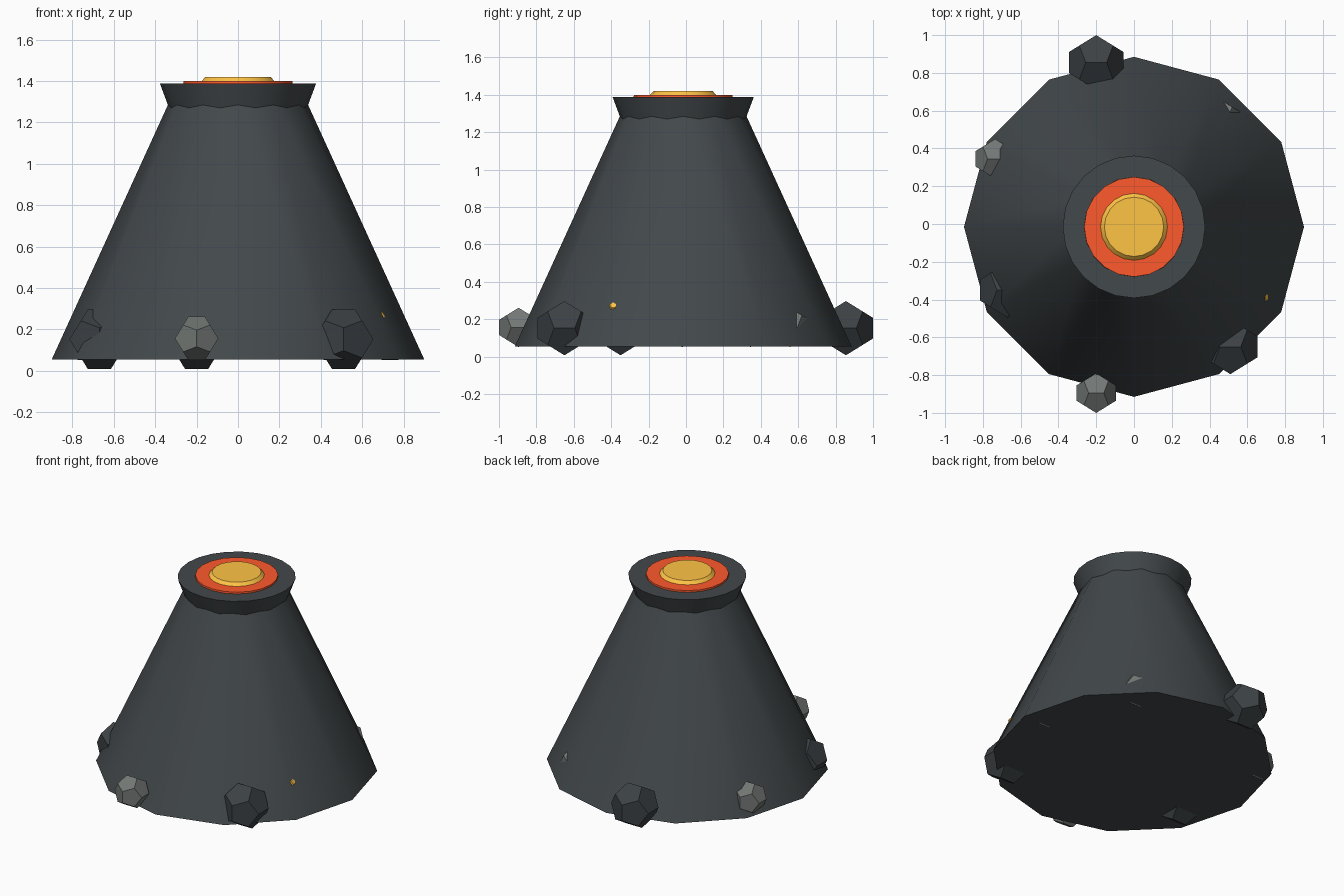
import bpy, bmesh, math
from mathutils import Vector

if "Cube" in bpy.data.objects:
    bpy.data.objects.remove(bpy.data.objects["Cube"])

CY = -0.015  # cone axis offset in y


def material(name, rgb):
    m = bpy.data.materials.new(name)
    m.diffuse_color = (*rgb, 1)
    m.use_nodes = True
    m.node_tree.nodes["Principled BSDF"].inputs["Base Color"].default_value = m.diffuse_color
    return m


basalt = material("basalt", (0.055, 0.065, 0.07))
dark_stone = material("dark_stone", (0.045, 0.053, 0.058))
light_stone = material("light_stone", (0.17, 0.185, 0.175))
lava = material("lava", (1.0, 0.1, 0.025))
glow = material("glow", (1.0, 0.55, 0.06))


def frustum(name, sides, r1, r2, z1, z2, mat, smooth=True):
    bpy.ops.mesh.primitive_cone_add(vertices=sides, radius1=r1, radius2=r2,
                                    depth=z2 - z1, location=(0, CY, (z1 + z2) / 2))
    ob = bpy.context.object
    ob.name = name
    ob.data.materials.append(mat)
    if smooth:
        bpy.ops.object.shade_smooth_by_angle(angle=math.radians(35))
    return ob


def rock(name, loc, radius, mat):
    # Regular dodecahedron as the hull of its corner points
    t = (1 + 5 ** 0.5) / 2
    r = 1 / t
    s = (-1, 1)
    pts = [(x, y, z) for x in s for y in s for z in s]
    for a in s:
        for b in s:
            pts += [(0, a * t, b * r), (a * r, 0, b * t), (a * t, b * r, 0)]
    bm = bmesh.new()
    for p in pts:
        bm.verts.new(Vector(p) * radius / 3 ** 0.5)
    bmesh.ops.convex_hull(bm, input=bm.verts)
    bmesh.ops.dissolve_limit(bm, angle_limit=0.05, verts=bm.verts, edges=bm.edges)
    bmesh.ops.recalc_face_normals(bm, faces=bm.faces)
    me = bpy.data.meshes.new(name)
    bm.to_mesh(me)
    bm.free()
    me.materials.append(mat)
    ob = bpy.data.objects.new(name, me)
    ob.location = loc
    bpy.context.collection.objects.link(ob)


# Mountain body, crater rim and lava pool
frustum("mountain_cone", 12, 0.90, 0.309, 0.055, 1.35, basalt)
frustum("crater_rim", 24, 0.315, 0.377, 1.22, 1.387, basalt)
frustum("lava_pool", 20, 0.266, 0.264, 1.36, 1.399, lava)
frustum("lava_glow", 20, 0.181, 0.157, 1.395, 1.42, glow)

# Boulders around the foot
for i, (x, y) in enumerate([(-0.20, 0.855), (0.51, -0.65), (-0.67, -0.35)]):
    rock(f"large_boulder_{i}", (x, y, 0.152), 0.155, dark_stone)
for i, (x, y) in enumerate([(-0.20, -0.895), (-0.735, 0.345),
                            (0.455, 0.555), (0.735, -0.02)]):
    rock(f"small_boulder_{i}", (x, y, 0.156), 0.1125, light_stone)

# Tiny ember poking through the slope
rock("ember", (0.684, -0.389, 0.262), 0.03, glow)
